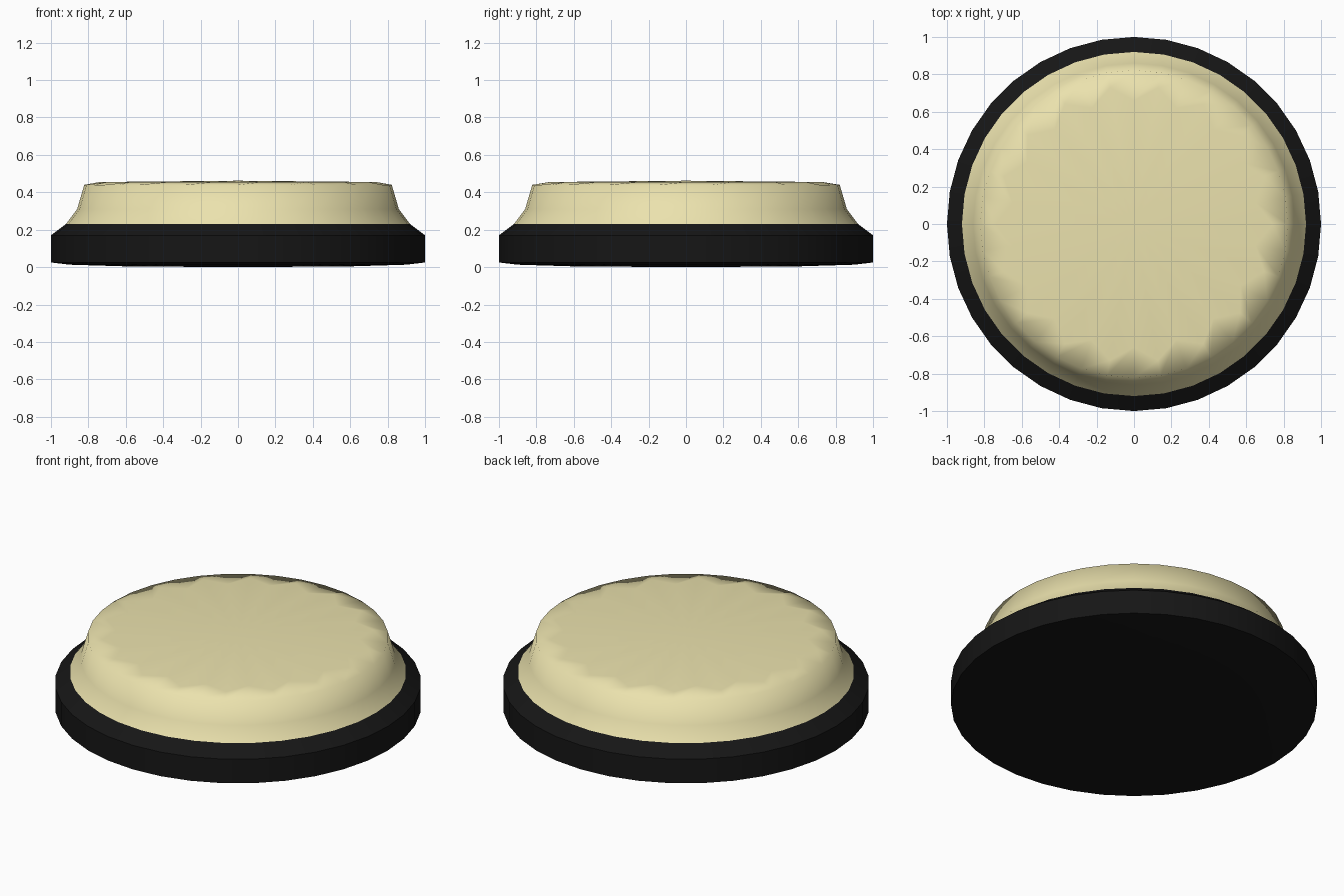
import bpy, bmesh, math

if "Cube" in bpy.data.objects:
    bpy.data.objects.remove(bpy.data.objects["Cube"])

SIDES = 36


def material(name, rgb):
    m = bpy.data.materials.new(name)
    m.diffuse_color = (*rgb, 1)
    m.use_nodes = True
    m.node_tree.nodes["Principled BSDF"].inputs["Base Color"].default_value = m.diffuse_color
    return m


def lathe(name, profile, mat, cap_z=None):
    """Spin (radius, z) rings; an entry may hold two radii that alternate."""
    bm = bmesh.new()
    rings = []
    for r, z in profile:
        radii = r if isinstance(r, tuple) else (r, r)
        ring = []
        for i in range(SIDES):
            a = math.pi / 2 + 2 * math.pi * i / SIDES
            ring.append(bm.verts.new((radii[i % 2] * math.cos(a), radii[i % 2] * math.sin(a), z)))
        rings.append(ring)
    for lo, hi in zip(rings, rings[1:]):
        for i in range(SIDES):
            j = (i + 1) % SIDES
            bm.faces.new((lo[i], lo[j], hi[j], hi[i]))
    # close the end ring with a shallow fan
    ring, tip = (rings[-1], cap_z) if cap_z > 0 else (rings[0], 0)
    centre = bm.verts.new((0, 0, tip))
    for i in range(SIDES):
        bm.faces.new((ring[i], ring[(i + 1) % SIDES], centre))
    bmesh.ops.recalc_face_normals(bm, faces=bm.faces)
    # an open shell: make sure the side walls face outwards
    bm.faces.ensure_lookup_table()
    f = bm.faces[0]
    c = f.calc_center_median()
    if f.normal.x * c.x + f.normal.y * c.y < 0:
        bmesh.ops.reverse_faces(bm, faces=bm.faces)
    me = bpy.data.meshes.new(name)
    bm.to_mesh(me)
    bm.free()
    ob = bpy.data.objects.new(name, me)
    bpy.context.collection.objects.link(ob)
    me.materials.append(mat)
    for p in me.polygons:
        p.use_smooth = True
    return ob


black = material("black", (0.008, 0.008, 0.008))
cream = material("cream", (0.83, 0.76, 0.42))

# black base with a slightly domed underside and bevelled rim
base = lathe("base", [(0.6, 0.004), (0.9, 0.013), (1.0, 0.025), (1.0, 0.17), (0.92, 0.23)], black, 0)
bpy.context.view_layer.objects.active = base
base.select_set(True)
bpy.ops.object.shade_smooth_by_angle(angle=math.radians(30))

# cream button with a flared foot and a scalloped, nearly flat top
lathe("button", [(0.92, 0.23), (0.86, 0.31), (0.822, 0.44), ((0.66, 0.74), 0.455)], cream, 0.462)
